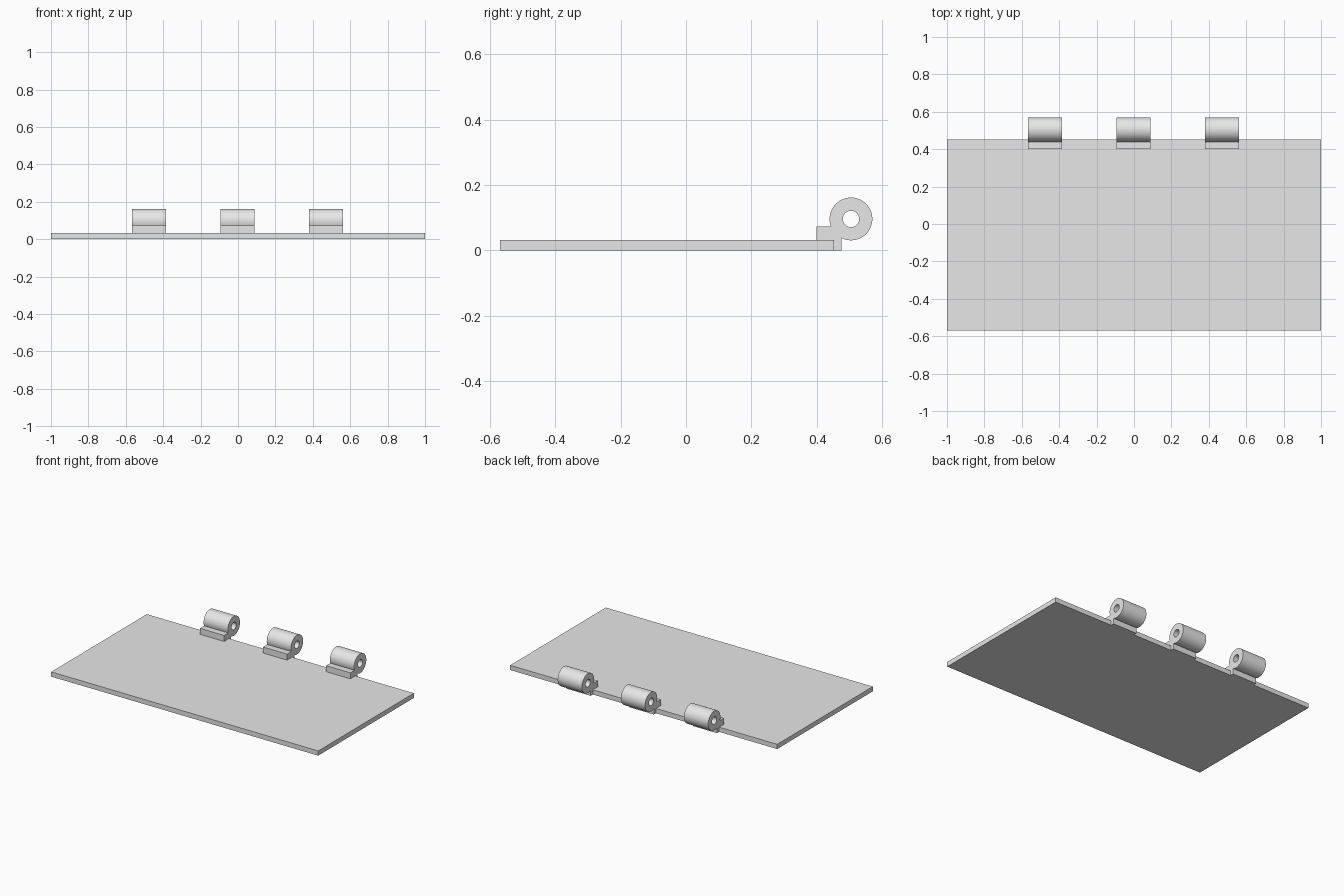
import bpy, bmesh, math
from mathutils import Matrix, Vector

cube = bpy.data.objects.get("Cube")
if cube:
    bpy.data.objects.remove(cube, do_unlink=True)

grey = bpy.data.materials.new("light_grey")
grey.use_nodes = True
colour = (0.8, 0.8, 0.8, 1)
grey.diffuse_color = colour
next(n for n in grey.node_tree.nodes
     if n.type == 'BSDF_PRINCIPLED').inputs["Base Color"].default_value = colour


def add_object(name, bm):
    mesh = bpy.data.meshes.new(name)
    bm.to_mesh(mesh)
    bm.free()
    mesh.materials.append(grey)
    obj = bpy.data.objects.new(name, mesh)
    bpy.context.collection.objects.link(obj)
    return obj


def box(name, low, high):
    low, high = Vector(low), Vector(high)
    bm = bmesh.new()
    size = Matrix.Diagonal((high - low).to_4d())
    bmesh.ops.create_cube(bm, size=1, matrix=Matrix.Translation((low + high) / 2) @ size)
    return add_object(name, bm)


def arc(centre, radius, start, end, steps):
    return [(centre[0] + radius * math.cos(start + (end - start) * i / steps),
             centre[1] + radius * math.sin(start + (end - start) * i / steps))
            for i in range(steps + 1)]


def extrude_profile(name, loops, x, width):
    """Fill closed (y, z) loops, inner ones as holes, and extrude along x."""
    bm = bmesh.new()
    for loop in loops:
        verts = [bm.verts.new((x - width / 2, y, z)) for y, z in loop]
        for a, b in zip(verts, verts[1:] + verts[:1]):
            bm.edges.new((a, b))
    bmesh.ops.triangle_fill(bm, use_beauty=True, edges=bm.edges[:], normal=(1, 0, 0))
    ext = bmesh.ops.extrude_face_region(bm, geom=bm.faces[:], use_keep_orig=True)
    moved = [v for v in ext["geom"] if isinstance(v, bmesh.types.BMVert)]
    bmesh.ops.translate(bm, verts=moved, vec=(width, 0, 0))
    bmesh.ops.recalc_face_normals(bm, faces=bm.faces[:])
    return add_object(name, bm)


# Flat hinge leaf
EDGE, THICK = 0.453, 0.032
box("leaf_plate", (-1, -0.57, 0), (1, EDGE, THICK))

# Knuckle profile: barrel with a foot hooked over the edge of the leaf
CENTRE, OUTER, BORE = (0.505, 0.0965), 0.0655, 0.025
STEP_TOP, FOOT_FRONT, FOOT_BACK = 0.073, 0.40, 0.476
start = math.pi + math.asin((CENTRE[1] - STEP_TOP) / OUTER)
end = math.acos((FOOT_BACK - CENTRE[0]) / OUTER) * -1
outline = arc(CENTRE, OUTER, start, end, 48)
outline += [(FOOT_BACK, 0), (EDGE, 0), (EDGE, THICK),
            (FOOT_FRONT, THICK), (FOOT_FRONT, STEP_TOP)]
bore = arc(CENTRE, BORE, 0, 2 * math.pi, 40)[:-1]

# Three knuckles along the back edge
for name, x in (("right", -0.475), ("middle", -0.002), ("left", 0.471)):
    knuckle = extrude_profile(name + "_knuckle", [outline, bore], x, 0.181)
    bpy.ops.object.select_all(action='DESELECT')
    knuckle.select_set(True)
    bpy.context.view_layer.objects.active = knuckle
    bpy.ops.object.shade_smooth_by_angle(angle=math.radians(30))
